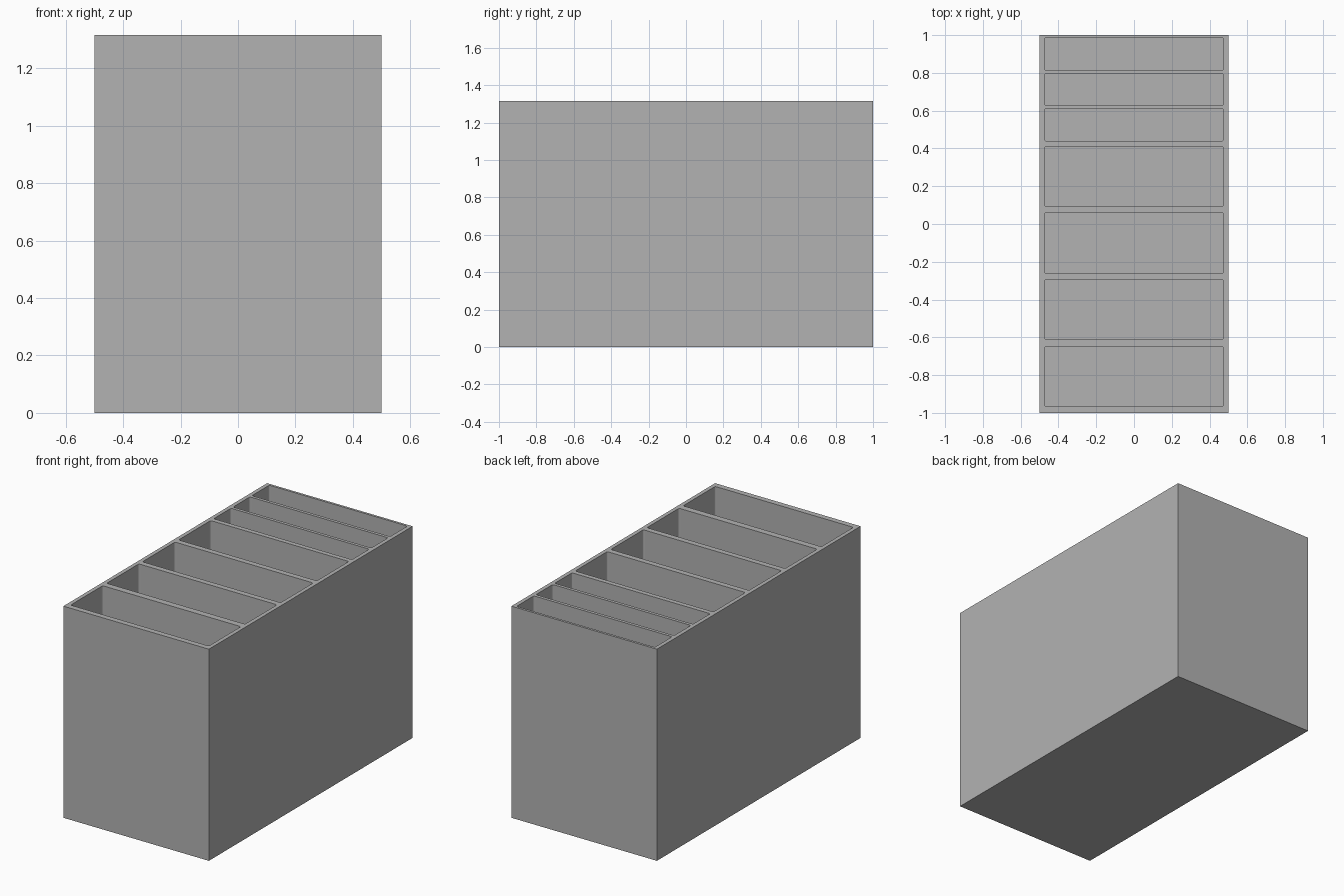
import bpy
import bmesh
from mathutils import Matrix, Vector

WIDTH, LENGTH, HEIGHT = 1.0, 2.0, 1.315
FLOOR = 0.04
POCKET_HALF_WIDTH = 0.475
CORNER_RADIUS = 0.01

# Front and back wall of each compartment, from front to back
POCKETS = [(-0.965, -0.65), (-0.61, -0.295), (-0.26, 0.06), (0.095, 0.41),
           (0.44, 0.61), (0.63, 0.795), (0.815, 0.985)]

default = bpy.data.objects.get("Cube")
if default:
    bpy.data.objects.remove(default, do_unlink=True)

grey = bpy.data.materials.new("plain grey")
grey.use_nodes = True
grey.diffuse_color = (0.45, 0.45, 0.45, 1)
grey.node_tree.nodes["Principled BSDF"].inputs["Base Color"].default_value = grey.diffuse_color


def add_box(bm, low, high, radius=0):
    """Add a box between two corners, optionally rounding its upright edges."""
    low, high = Vector(low), Vector(high)
    matrix = Matrix.Translation((low + high) / 2) @ Matrix.Diagonal((high - low).to_4d())
    verts = bmesh.ops.create_cube(bm, size=1, matrix=matrix)["verts"]
    if radius:
        edges = {e for v in verts for e in v.link_edges}
        upright = [e for e in edges if abs(e.verts[0].co.z - e.verts[1].co.z) > radius]
        bmesh.ops.bevel(bm, geom=upright, offset=radius, segments=3, profile=0.5,
                        affect='EDGES')


def make_object(name, bm):
    mesh = bpy.data.meshes.new(name)
    bm.to_mesh(mesh)
    bm.free()
    mesh.materials.append(grey)
    obj = bpy.data.objects.new(name, mesh)
    bpy.context.collection.objects.link(obj)
    return obj


# Solid outer block
bm = bmesh.new()
add_box(bm, (-WIDTH / 2, -LENGTH / 2, 0), (WIDTH / 2, LENGTH / 2, HEIGHT))
tray = make_object("divided_box", bm)

# Compartments with slightly rounded corners, cut down to the floor
bm = bmesh.new()
for front, back in POCKETS:
    add_box(bm, (-POCKET_HALF_WIDTH, front, FLOOR),
            (POCKET_HALF_WIDTH, back, HEIGHT + 0.1), CORNER_RADIUS)
cutter = make_object("compartment_cutter", bm)
cutter.hide_render = True

cut = tray.modifiers.new("compartments", 'BOOLEAN')
cut.operation = 'DIFFERENCE'
cut.solver = 'EXACT'
cut.object = cutter
bpy.context.view_layer.objects.active = tray
tray.select_set(True)
bpy.ops.object.modifier_apply(modifier=cut.name)
bpy.data.objects.remove(cutter, do_unlink=True)
